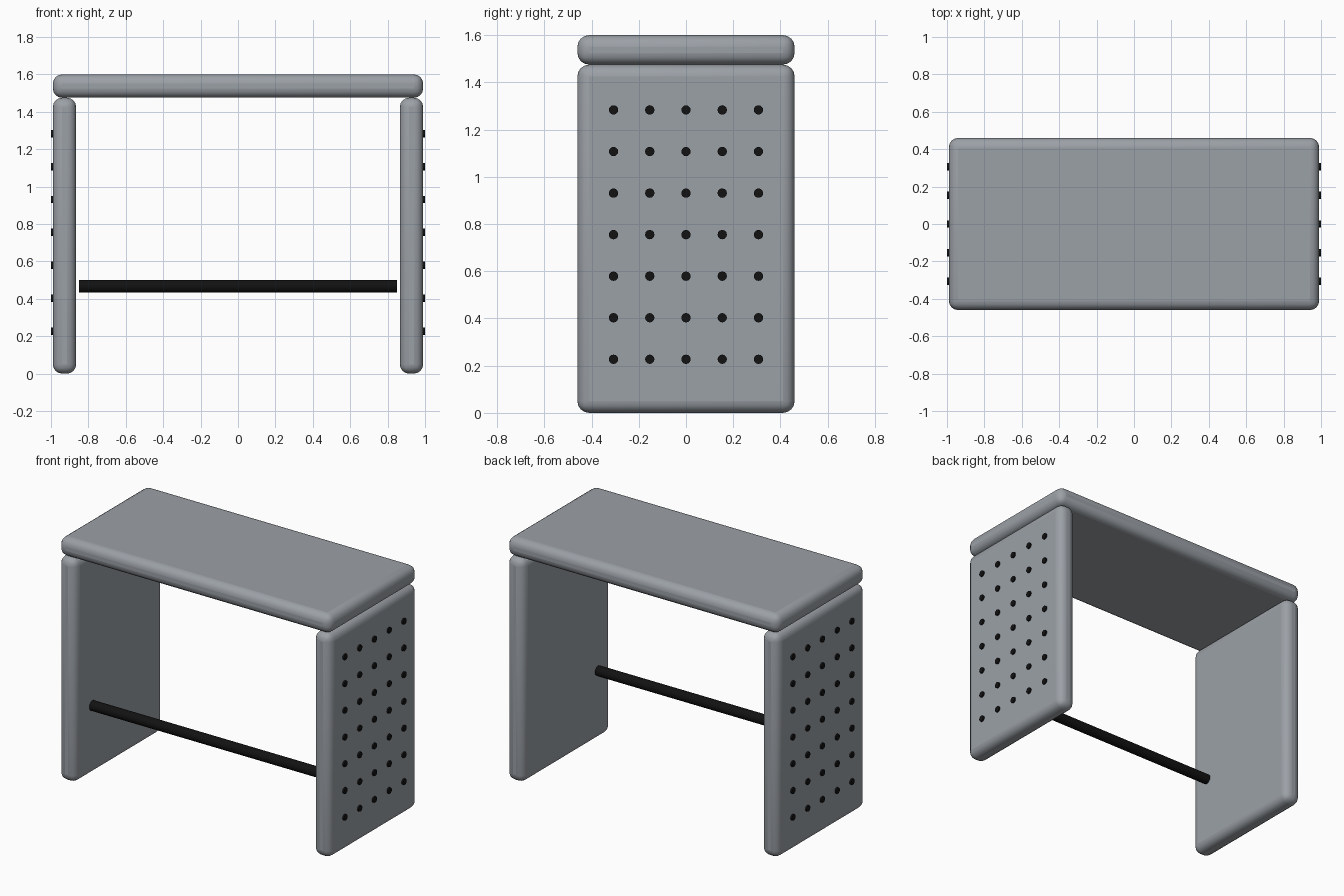
import bpy
import bmesh
from math import radians
from mathutils import Matrix, Vector

default = bpy.data.objects.get("Cube")
if default:
    bpy.data.objects.remove(default, do_unlink=True)


def material(name, colour):
    mat = bpy.data.materials.new(name)
    mat.use_nodes = True
    mat.diffuse_color = (*colour, 1)
    mat.node_tree.nodes["Principled BSDF"].inputs["Base Color"].default_value = (*colour, 1)
    return mat


GREY = material("cool grey", (0.33, 0.355, 0.385))
BLACK = material("black", (0.006, 0.006, 0.006))


def finish(name, bm, mat, bevel=0):
    mesh = bpy.data.meshes.new(name)
    bm.to_mesh(mesh)
    bm.free()
    mesh.materials.append(mat)
    obj = bpy.data.objects.new(name, mesh)
    bpy.context.collection.objects.link(obj)
    if bevel:
        mod = obj.modifiers.new("rounded edges", "BEVEL")
        mod.width = bevel
        mod.segments = 4
    bpy.ops.object.select_all(action="DESELECT")
    obj.select_set(True)
    bpy.context.view_layer.objects.active = obj
    bpy.ops.object.shade_smooth_by_angle(angle=radians(35))
    return obj


def slab(name, centre, size):
    bm = bmesh.new()
    bmesh.ops.create_cube(bm, size=1, matrix=Matrix.Translation(centre) @ Matrix.Diagonal((*size, 1)))
    return finish(name, bm, GREY, bevel=0.05)


def add_rod(bm, centre, radius, length, sides):
    # Capped cylinder lying along x
    bmesh.ops.create_cone(
        bm, cap_ends=True, segments=sides, radius1=radius, radius2=radius, depth=length,
        matrix=Matrix.Translation(centre) @ Matrix.Rotation(radians(90), 4, "Y"))


# Padded top and the two side panels
W, D, T, H = 0.99, 0.92, 0.125, 1.475
slab("table_top", Vector((0, 0, H + T / 2)), (2 * W, D, T))
for side, label in ((1, "left"), (-1, "right")):
    slab(label + "_panel", Vector((side * (W - T / 2), 0, H / 2)), (T, D, H))

    # Grid of small round studs on the outer face
    bm = bmesh.new()
    for col in range(-2, 3):
        for row in range(7):
            add_rod(bm, Vector((side * 0.99, col * 0.1535, 0.227 + row * 0.176)), 0.02, 0.02, 12)
    finish(label + "_studs", bm, BLACK)

# Foot rail between the panels, near the front
bm = bmesh.new()
add_rod(bm, Vector((0, -0.30, 0.467)), 0.033, 1.7, 16)
finish("foot_rail", bm, BLACK)
